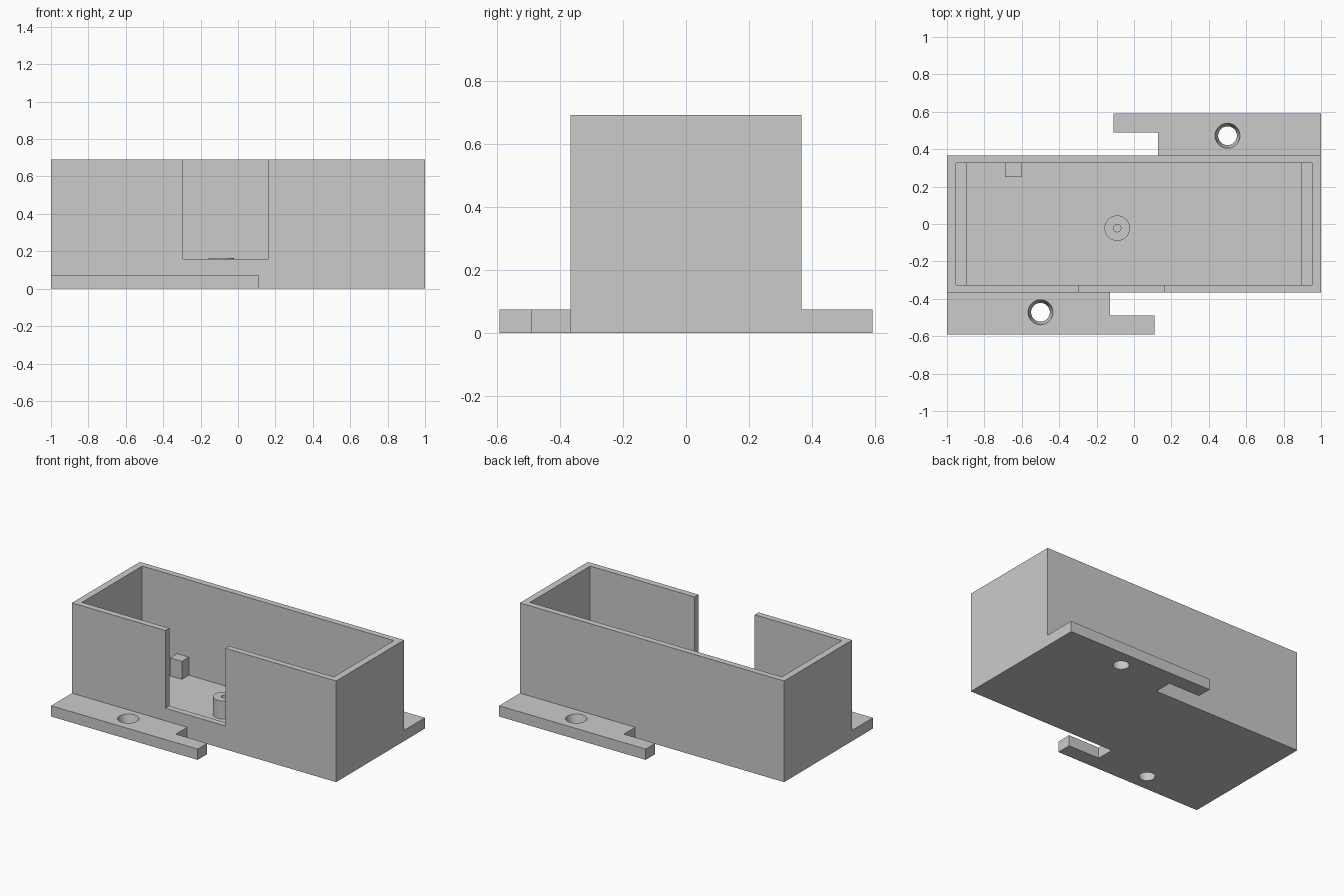
import bpy, bmesh, math

if "Cube" in bpy.data.objects:
    bpy.data.objects.remove(bpy.data.objects["Cube"])

grey = bpy.data.materials.new("plain grey")
grey.use_nodes = True
grey.diffuse_color = (0.6, 0.6, 0.6, 1)
grey.node_tree.nodes["Principled BSDF"].inputs["Base Color"].default_value = grey.diffuse_color

# Main dimensions
DEPTH, HEIGHT = 0.367, 0.692
IN_X, IN_Y = 0.953, 0.325
FLOOR, REST, FLANGE = 0.04, 0.163, 0.074


def finish(name, bm):
    bmesh.ops.recalc_face_normals(bm, faces=bm.faces)
    mesh = bpy.data.meshes.new(name)
    bm.to_mesh(mesh)
    bm.free()
    mesh.materials.append(grey)
    obj = bpy.data.objects.new(name, mesh)
    bpy.context.collection.objects.link(obj)
    return obj


def prism(name, outline, z0, z1):
    bm = bmesh.new()
    face = bm.faces.new([bm.verts.new((x, y, z0)) for x, y in outline])
    top = bmesh.ops.extrude_face_region(bm, geom=[face])["geom"]
    verts = [v for v in top if isinstance(v, bmesh.types.BMVert)]
    bmesh.ops.translate(bm, verts=verts, vec=(0, 0, z1 - z0))
    return finish(name, bm)


def box(name, x0, x1, y0, y1, z0, z1):
    return prism(name, [(x0, y0), (x1, y0), (x1, y1), (x0, y1)], z0, z1)


def cone(name, x, y, z0, z1, r0, r1):
    bm = bmesh.new()
    bmesh.ops.create_cone(bm, cap_ends=True, segments=48, radius1=r0, radius2=r1, depth=z1 - z0)
    bmesh.ops.translate(bm, verts=bm.verts, vec=(x, y, (z0 + z1) / 2))
    return finish(name, bm)


def combine(obj, tool, operation):
    mod = obj.modifiers.new(operation.lower(), "BOOLEAN")
    mod.operation, mod.solver, mod.object = operation, "EXACT", tool
    tool.hide_render = True
    graph = bpy.context.evaluated_depsgraph_get()
    mesh = bpy.data.meshes.new_from_object(obj.evaluated_get(graph))
    obj.modifiers.clear()
    obj.data = mesh
    bpy.data.objects.remove(tool)


# Open box with a wide slot in the front wall
case = box("case", -1, 1, -DEPTH, DEPTH, 0, HEIGHT)
combine(case, box("cavity", -IN_X, IN_X, -IN_Y, IN_Y, FLOOR, 1), "DIFFERENCE")
combine(case, box("slot", -0.293, 0.163, -0.5, -0.2, 0.16, 1), "DIFFERENCE")

# Hooked mounting flanges, each the half turn of the other
hook = [(-1, -0.35), (-1, -0.592), (0.109, -0.592), (0.109, -0.49),
        (-0.128, -0.49), (-0.128, -0.35)]
for s in (1, -1):
    flange = prism("flange", [(s * x, s * y) for x, y in hook], 0, FLANGE)
    hole = cone("screw_hole", -0.5 * s, -0.472 * s, -0.001, FLANGE + 0.001, 0.05, 0.067)
    combine(flange, hole, "DIFFERENCE")
    combine(case, flange, "UNION")

# Rests along both ends of the cavity
for name, s in (("left_rest", 1), ("right_rest", -1)):
    xs = sorted((s * 0.895, s * IN_X))
    box(name, *xs, -IN_Y, IN_Y, FLOOR, REST)

# Support block on the back wall
box("support_block", -0.69, -0.6, 0.25, IN_Y, FLOOR, REST)

# Round post with a pilot hole
post = cone("post", -0.09, -0.022, FLOOR, REST, 0.068, 0.068)
combine(post, cone("pilot_hole", -0.09, -0.022, FLOOR + 0.01, 0.3, 0.02, 0.02), "DIFFERENCE")

# Smooth round surfaces, keep corners crisp
for obj in (case, post):
    bpy.ops.object.select_all(action="DESELECT")
    obj.select_set(True)
    bpy.context.view_layer.objects.active = obj
    bpy.ops.object.shade_smooth_by_angle(angle=math.radians(30))
